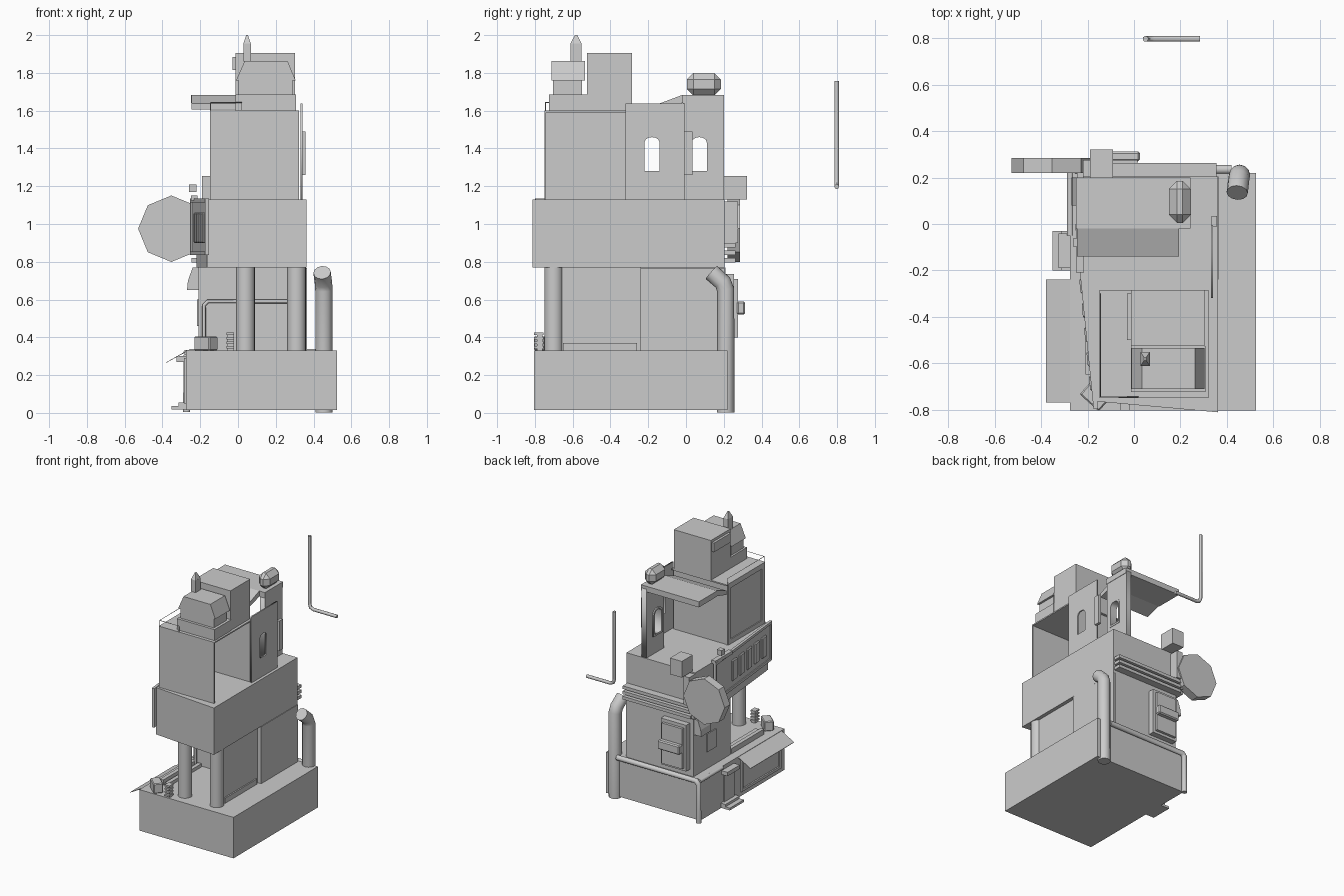
import bpy, bmesh
from math import pi, cos, sin, radians
from mathutils import Matrix, Vector

if "Cube" in bpy.data.objects:
    bpy.data.objects.remove(bpy.data.objects["Cube"])


def finish(name, bm, smooth=False):
    bmesh.ops.recalc_face_normals(bm, faces=bm.faces)
    me = bpy.data.meshes.new(name)
    bm.to_mesh(me)
    bm.free()
    ob = bpy.data.objects.new(name, me)
    bpy.context.collection.objects.link(ob)
    if smooth:
        select(ob)
        bpy.ops.object.shade_smooth_by_angle(angle=radians(46))
    return ob


def select(ob):
    bpy.ops.object.select_all(action='DESELECT')
    ob.select_set(True)
    bpy.context.view_layer.objects.active = ob


def box(name, x0, x1, y0, y1, z0, z1, bevel=0):
    bm = bmesh.new()
    bmesh.ops.create_cube(bm, size=1)
    for v in bm.verts:
        v.co = Vector(((x0 + x1) / 2 + v.co.x * (x1 - x0),
                       (y0 + y1) / 2 + v.co.y * (y1 - y0),
                       (z0 + z1) / 2 + v.co.z * (z1 - z0)))
    if bevel:
        bmesh.ops.bevel(bm, geom=bm.edges[:], offset=bevel, segments=1, affect='EDGES')
    return finish(name, bm)


def prism(name, pts, axis, a, b):
    """Extrude a 2D profile along an axis; the profile uses the other two axes in order."""
    bm = bmesh.new()
    def co(p, t):
        c = list(p)
        c.insert('xyz'.index(axis), t)
        return c
    lo = [bm.verts.new(co(p, a)) for p in pts]
    hi = [bm.verts.new(co(p, b)) for p in pts]
    bm.faces.new(lo)
    bm.faces.new(hi)
    for i in range(len(pts)):
        j = (i + 1) % len(pts)
        bm.faces.new((lo[i], lo[j], hi[j], hi[i]))
    return finish(name, bm)


def cone(name, loc, r1, r2, depth, sides, smooth=False, rot=0):
    bm = bmesh.new()
    bmesh.ops.create_cone(bm, cap_ends=True, segments=sides, radius1=r1, radius2=r2, depth=depth,
                          matrix=Matrix.Translation(loc) @ Matrix.Rotation(rot, 4, 'Z'))
    return finish(name, bm, smooth)


def curve(name, loops, cyclic=False, radius=0, extrude=0, res=3):
    """Pipe along 3D points, or a filled flat outline with holes."""
    cu = bpy.data.curves.new(name, 'CURVE')
    cu.dimensions = '3D' if radius else '2D'
    if radius:
        cu.bevel_depth, cu.bevel_resolution, cu.use_fill_caps = radius, res, True
    else:
        cu.fill_mode, cu.extrude = 'BOTH', extrude
    for pts in loops:
        sp = cu.splines.new('POLY')
        sp.points.add(len(pts) - 1)
        for p, c in zip(sp.points, pts):
            p.co = (*c, 1) if len(c) == 3 else (*c, 0, 1)
        sp.use_cyclic_u = cyclic
    ob = bpy.data.objects.new(name, cu)
    bpy.context.collection.objects.link(ob)
    if not radius:
        ob.rotation_euler = (pi / 2, 0, pi / 2)   # local xy becomes world yz
    select(ob)
    bpy.ops.object.convert(target='MESH')
    ob = bpy.context.object
    if radius > 0.01:
        bpy.ops.object.shade_smooth_by_angle(angle=radians(40))
    return ob


def arch(y0, y1, z0, z1):
    r, c = (y1 - y0) / 2, (y0 + y1) / 2
    top = [(c + r * cos(t * pi / 6), z1 - 0.7 * r + 0.7 * r * sin(t * pi / 6)) for t in range(7)]
    return [(y0, z0), (y1, z0)] + top


def rect(a, b, c, d):
    return [(a, c), (b, c), (b, d), (a, d)]


# base and lower storey: rear block plus a front porch closed on the right
box("base", -0.275, 0.525, -0.805, 0.22, 0.015, 0.33)
box("lower_rear_block", -0.21, 0.35, -0.24, 0.21, 0.33, 0.77)
box("right_lower_panel", 0.335, 0.365, -0.24, 0.205, 0.33, 0.768)
box("porch_right_wall", 0.29, 0.335, -0.69, -0.24, 0.33, 0.77)
box("right_wall_skirting", 0.335, 0.345, -0.65, -0.26, 0.33, 0.37)
for i, x in enumerate((0.04, 0.31)):
    cone(f"porch_column_{i}", (x, -0.7, 0.55), 0.05, 0.05, 0.44, 16, True)
curve("porch_wall_pipe", [[(-0.18, -0.26, 0.33), (-0.18, -0.26, 0.57), (-0.16, -0.26, 0.59),
                           (0.28, -0.26, 0.59)]], radius=0.01)

# middle storey with a tapering footprint
prism("middle_storey", [(-0.22, 0.205), (-0.22, -0.2), (-0.163, -0.765), (0.363, -0.812),
                        (0.363, 0.205)], 'z', 0.77, 1.13)
for i, z in enumerate((0.795, 0.835, 0.875)):
    box(f"rear_slat_{i}", -0.22, 0.355, 0.2, 0.262, z, z + 0.024)
    box(f"left_slat_{i}", -0.245, -0.21, 0.0, 0.25, z, z + 0.024)

# blank sign board with frame and plain raised pads on the left
def sign_bar(name, y0, y1, z0, z1, out0, out1, bevel=0):
    ob = box(name, -out1, -out0, y0, y1, z0, z1, bevel)
    ob.data.transform(Matrix.Translation((-0.222, -0.2, 0)) @ Matrix.Rotation(radians(5.7), 4, 'Z'))
sign_bar("sign_board", -0.6, 0.2, 0.84, 1.12, -0.008, 0.004)
for i, (a, b, c, d) in enumerate(((-0.6, 0.2, 1.115, 1.135), (-0.6, 0.2, 0.835, 0.855),
                                  (-0.6, -0.585, 0.855, 1.115), (0.185, 0.2, 0.855, 1.115))):
    sign_bar(f"sign_frame_{i}", a, b, c, d, -0.008, 0.012)
for i in range(5):
    y = -0.52 + i * 0.105
    sign_bar(f"sign_pad_{i}", y, y + 0.065, 0.9, 1.06, 0.0, 0.018, 0.006)
box("sign_top_beam", -0.25, -0.215, -0.21, 0.0, 1.125, 1.15)
box("beam_lamp", -0.26, -0.22, -0.1, -0.06, 1.17, 1.21)

# tower shell, open to the right
box("tower_front_wall", -0.148, 0.322, -0.75, -0.74, 1.13, 1.6)
box("tower_left_wall", -0.142, -0.132, -0.75, -0.3, 1.13, 1.6)
box("tower_rear_wall", -0.148, 0.322, -0.315, -0.305, 1.13, 1.6)
box("tower_roof", -0.148, 0.322, -0.75, -0.285, 1.59, 1.6)
for i, (a, b, c, d) in enumerate(((-0.75, -0.305, 1.56, 1.6), (-0.75, -0.305, 1.13, 1.165),
                                  (-0.75, -0.71, 1.165, 1.56), (-0.335, -0.305, 1.165, 1.56))):
    box(f"tower_left_frame_{i}", -0.149, -0.14, a, b, c, d)
curve("roof_railing", [[(0.02, -0.745, 1.6), (0.02, -0.745, 1.643), (-0.145, -0.745, 1.643),
                        (-0.145, -0.3, 1.643), (-0.145, -0.3, 1.6)],
                       [(-0.145, -0.745, 1.6), (-0.145, -0.745, 1.643)]], radius=0.0025, res=0)

# rooftop machinery
box("roof_cabin", -0.012, 0.303, -0.525, -0.285, 1.6, 1.905)
box("cabin_vent", -0.03, -0.01, -0.5, -0.3, 1.815, 1.885)
box("vent_base", -0.012, 0.308, -0.725, -0.525, 1.6, 1.685)
box("vent_neck", 0.003, 0.288, -0.705, -0.55, 1.685, 1.76)
prism("vent_hood", [(-0.01, 1.76), (0.305, 1.76), (0.263, 1.862), (0.035, 1.862)], 'y', -0.712, -0.535)
box("spike_shaft", 0.028, 0.068, -0.612, -0.552, 1.86, 1.955)
tip = cone("spike_tip", (0, 0, 0), 0.7071, 0.15, 1, 4, rot=pi / 4)
tip.data.transform(Matrix.Translation((0.048, -0.582, 1.977)) @ Matrix.Diagonal((0.04, 0.06, 0.046, 1)))

# terrace walls with arched windows, and canopy
for name, x, outer, hole in (
        ("terrace_outer_wall", 0.336, rect(-0.32, -0.005, 1.13, 1.638), arch(-0.22, -0.14, 1.28, 1.46)),
        ("terrace_rear_wall", 0.218, rect(-0.015, 0.2, 1.13, 1.66), arch(0.03, 0.11, 1.28, 1.46))):
    thin = x > 0.3
    curve(name, [outer, hole], True, extrude=0.005 if thin else 0.022).location.x = x
curve("window_surround", [arch(0.015, 0.125, 1.265, 1.475), arch(0.03, 0.11, 1.28, 1.46)], True,
      extrude=0.028).location.x = 0.215
box("window_shutter", 0.335, 0.358, -0.01, 0.035, 1.26, 1.49)
prism("canopy", [(-0.02, 1.683), (0.2, 1.683), (0.2, 1.64), (-0.02, 1.64)], 'x', -0.25, 0.243)
prism("canopy_slope", [(-0.14, 1.638), (-0.02, 1.683), (-0.02, 1.64), (-0.14, 1.605)], 'x', -0.245, 0.195)
box("canopy_lamp", 0.15, 0.245, 0.005, 0.185, 1.68, 1.8, 0.035)

# dish and rear fittings
prism("dish", [(-0.353 + 0.176 * cos(i * pi / 4 + 1.57), 0.975 + 0.176 * sin(i * pi / 4 + 1.57))
               for i in range(8)], 'y', 0.22, 0.285)
box("rear_roof_box", -0.19, -0.09, 0.19, 0.322, 1.13, 1.255)
box("dish_mount", -0.22, -0.17, 0.2, 0.275, 0.9, 1.12)
box("rear_window", -0.18, 0.035, 0.21, 0.255, 0.38, 0.735)
box("rear_window_panel", -0.16, 0.015, 0.255, 0.275, 0.4, 0.71)
box("rear_window_shelf", -0.16, 0.025, 0.27, 0.313, 0.52, 0.59, 0.008)
prism("side_door_awning", [(-0.21, 0.77), (-0.21, 0.65), (-0.27, 0.65), (-0.265, 0.7), (-0.24, 0.77)],
      'y', 0.08, 0.2)
box("side_window", -0.217, -0.2, -0.06, 0.05, 0.46, 0.6)

# pipes
curve("exhaust_pipe", [[(0.455, 0.21, 0.003), (0.455, 0.21, 0.65), (0.452, 0.195, 0.69),
                        (0.445, 0.135, 0.743)]], radius=0.046, res=4)
curve("base_rim_pipe", [[(0.42, 0.235, 0.32), (-0.25, 0.235, 0.32), (-0.27, 0.235, 0.3),
                         (-0.272, 0.235, 0.005)]], radius=0.02)
curve("left_rim_pipe", [[(-0.275, 0.23, 0.32), (-0.275, -0.05, 0.32)]], radius=0.014)
curve("floating_pipe", [[(0.05, 0.798, 1.757), (0.05, 0.798, 1.235), (0.06, 0.798, 1.208),
                         (0.085, 0.798, 1.198), (0.285, 0.798, 1.198)]], radius=0.0125)

# left side shopfront on the base
prism("counter_flap", [(-0.27, 0.33), (-0.38, 0.268), (-0.38, 0.265), (-0.27, 0.325)], 'y', -0.77, -0.24)
for i, (a, b, c, d) in enumerate(((-0.75, -0.27, 0.05, 0.07), (-0.75, -0.73, 0.07, 0.29),
                                  (-0.29, -0.27, 0.07, 0.29))):
    box(f"counter_frame_{i}", -0.286, -0.27, a, b, c, d)
box("base_door", -0.285, -0.27, -0.18, -0.06, 0.03, 0.27)
box("door_hood", -0.325, -0.27, -0.19, -0.04, 0.27, 0.3)
for i, w in enumerate((0.352, 0.315)):
    box(f"door_step_{i}", -w, -0.27, -0.2, -0.03, 0.018 + i * 0.018, 0.036 + i * 0.018)

# porch items
for i in range(2):
    box(f"porch_bench_slat_{i}", -0.21 + i * 0.045, -0.18 + i * 0.045, -0.65, -0.25, 0.33, 0.37 - i * 0.015)
crate = box("porch_crate", -0.055, 0.055, -0.035, 0.035, 0.33, 0.405, 0.006)
crate.data.transform(Matrix.Translation((-0.17, -0.745, 0)) @ Matrix.Rotation(radians(-42), 4, 'Z'))
for i in range(4):
    box(f"porch_vent_fin_{i}", -0.06, -0.02, -0.805, -0.755, 0.34 + i * 0.024, 0.353 + i * 0.024)
box("porch_vent_core", -0.055, -0.025, -0.79, -0.76, 0.33, 0.425)
